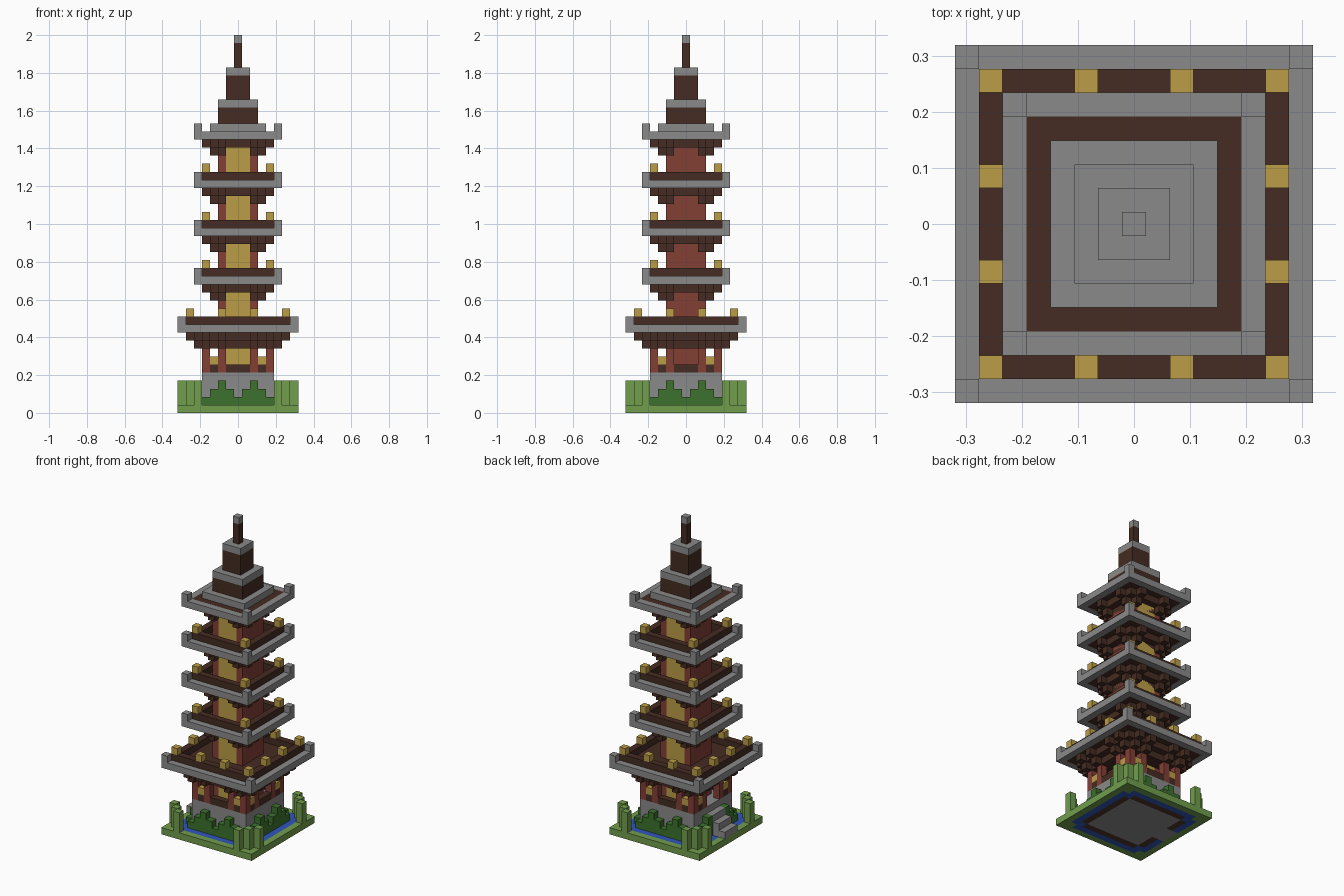
import bpy
import bmesh
from mathutils import Matrix, Vector

cube = bpy.data.objects.get("Cube")
if cube:
    bpy.data.objects.remove(cube, do_unlink=True)

UNIT = 2 / 47  # edge of one building block


def make_material(name, rgb):
    mat = bpy.data.materials.new(name)
    mat.use_nodes = True
    mat.diffuse_color = (*rgb, 1)
    mat.node_tree.nodes["Principled BSDF"].inputs["Base Color"].default_value = (*rgb, 1)
    return mat


STONE = make_material("grey stone", (0.255, 0.255, 0.255))
WOOD = make_material("dark wood", (0.06, 0.025, 0.016))
RED = make_material("red timber", (0.227, 0.05, 0.036))
GOLD = make_material("gold", (0.503, 0.337, 0.063))
GRASS = make_material("light green", (0.165, 0.337, 0.073))
HEDGE = make_material("dark green", (0.045, 0.165, 0.027))
WATER = make_material("blue water", (0.03, 0.09, 0.5))
SOIL = make_material("brown soil", (0.08, 0.036, 0.022))


def build(name, mat, boxes):
    """One object from boxes given as (x0, x1, y0, y1, z0, z1) in blocks."""
    bm = bmesh.new()
    for x0, x1, y0, y1, z0, z1 in boxes:
        centre = Vector((x0 + x1, y0 + y1, z0 + z1)) * UNIT / 2
        size = Vector((x1 - x0, y1 - y0, z1 - z0)) * UNIT
        bmesh.ops.create_cube(bm, size=1, matrix=Matrix.LocRotScale(centre, None, size))
    mesh = bpy.data.meshes.new(name)
    bm.to_mesh(mesh)
    bm.free()
    mesh.materials.append(mat)
    obj = bpy.data.objects.new(name, mesh)
    bpy.context.collection.objects.link(obj)
    return obj


def slab(half, z0, z1):
    return (-half, half, -half, half, z0, z1)


def block(x, y, z0, z1):
    return (x - 0.5, x + 0.5, y - 0.5, y + 0.5, z0, z1)


def frame(r, z0, z1):
    """Square ring, one block thick, centred on radius r."""
    a, b = r - 0.5, r + 0.5
    return [(-b, b, -b, -a, z0, z1), (-b, b, a, b, z0, z1),
            (-b, -a, -a, a, z0, z1), (a, b, -a, a, z0, z1)]


def around(r, places):
    """Block positions along the four sides of a square of radius r."""
    spots = {(p, s * r) for p in places for s in (-1, 1)}
    return sorted(spots | {(y, x) for x, y in spots})


# Ground: grass rim, moat, planting bed and the foot of the stairs
def ground(x, y):
    far, near = max(abs(x), abs(y)), min(abs(x), abs(y))
    if far == 7 or near == 6:
        return "grass"
    if far <= 4 or (x < 0 and abs(y) <= 1):
        return None
    return "soil" if far == 5 and near < 5 else "water"


cells = [(x, y) for x in range(-7, 8) for y in range(-7, 8)]
for kind, mat in (("grass", GRASS), ("soil", SOIL), ("water", WATER)):
    build(kind, mat, [block(x, y, 0, 1) for x, y in cells if ground(x, y) == kind])

# Corner stalks, hedges, podium and stairs
build("corner_stalks", GRASS, [block(sx * a, sy * (12 - a), 1, 4)
                               for a in (5, 6, 7) for sx in (-1, 1) for sy in (-1, 1)])
build("hedges", HEDGE, [block(x, y, 1, 4 - abs(min(abs(x), abs(y)) - 2))
                        for x, y in around(5, range(-4, 5))
                        if not (x == -5 and abs(y) <= 1)])
build("podium", STONE, [slab(4.5, 0, 5)])
build("stairs", STONE, [(-5.5, -4.5, -1.5, 1.5, 0, 4), (-6.5, -5.5, -1.5, 1.5, 0, 3),
                        (-7.5, -6.5, -1.5, 1.5, 1, 2)])

# Tower core: red sides with gold panels front and back
build("core_sides", RED, [(-2.5, -1.5, -2.5, 2.5, 5, 34), (1.5, 2.5, -2.5, 2.5, 5, 34)])
build("core_panels", GOLD, [(-1.5, 1.5, -2.5, 2.5, 5, 34)])

# Porch: pillars, railing and lanterns
build("porch_pillars", RED, [block(x, y, 5, 8) for x, y in around(4, (-4, -2, 2, 4))])
build("porch_railing", WOOD, [block(x, y, 5, 6) for x, y in around(4, (-3, -1, 0, 1, 3))
                              if not (x == -4 and abs(y) <= 1)])
build("porch_lanterns", GOLD, [block(x, y, 6, 7) for x, y in around(4, (-3, 3))])


# Roofs: stepped brackets, stone rim with raised corners, parapet, lanterns
def roof(name, z, r, brackets, lanterns, top=False):
    eave = [slab(r - 2.5, z - 2, z - 1), slab(r - 1.5, z - 1, z), slab(r - 0.5, z, z + 1)]
    eave += [block(x, y, z - 2, z - 1) for x, y in around(r - 2, brackets)]
    eave += [block(x, y, z - 1, z) for x, y in around(r - 1, brackets)]
    if not top:
        eave += frame(r - 1, z + 1, z + 2)
        build(name + "_lanterns", GOLD,
              [block(x, y, z + 2, z + 3) for x, y in around(r - 1, lanterns)])
    build(name + "_eave", WOOD, eave)
    build(name + "_rim", STONE, frame(r, z, z + 1)
          + [block(x, y, z + 1, z + 2) for x, y in around(r, (-r, r))])


roof("lower_roof", 10, 7, (-4, -2, 2, 4), (-6, -2, 2, 6))
for i, z in enumerate((16, 22, 28)):
    roof("middle_roof_%d" % (i + 1), z, 5, (-2, 2), (-4, 4))
roof("top_roof", 34, 5, (-2, 2), (), top=True)

# Spire: wooden tiers with stone caps
build("spire_plinth", STONE, [slab(3.5, 35, 36)])
build("spire_wood", WOOD, [slab(2.5, 36, 38), slab(1.5, 39, 42), slab(0.5, 43, 46)])
build("spire_caps", STONE, [slab(2.5, 38, 39), slab(1.5, 42, 43), slab(0.5, 46, 47)])
